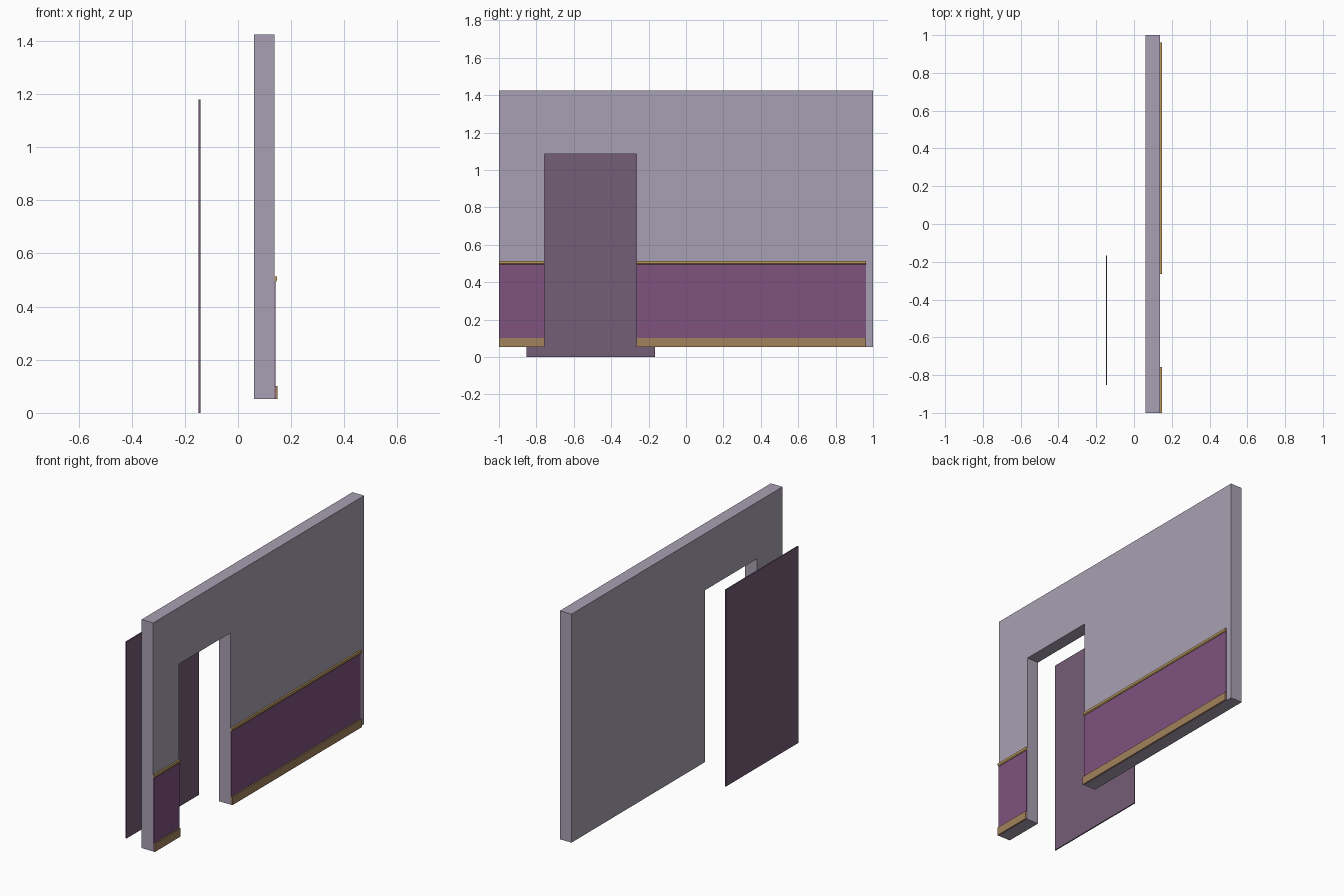
import bpy, bmesh

if "Cube" in bpy.data.objects:
    bpy.data.objects.remove(bpy.data.objects["Cube"])


def material(name, rgb):
    # sRGB 0-255 to linear
    lin = [((c / 255 + 0.055) / 1.055) ** 2.4 for c in rgb]
    m = bpy.data.materials.new(name)
    m.diffuse_color = (*lin, 1)
    m.use_nodes = True
    m.node_tree.nodes["Principled BSDF"].inputs["Base Color"].default_value = m.diffuse_color
    return m


WALL = material("pale lavender plaster", (169, 160, 179))
BACKING = material("dusky mauve", (116, 93, 119))
PANEL = material("plum panel", (126, 83, 126))
BASE = material("brown wood", (160, 130, 92))
RAIL = material("golden wood", (184, 152, 94))


def extrude_y(name, profile, y0, y1, mat):
    """Extrude a closed (x, z) profile from y0 to y1."""
    bm = bmesh.new()
    face = bm.faces.new([bm.verts.new((x, y0, z)) for x, z in profile])
    new = bmesh.ops.extrude_face_region(bm, geom=[face])["geom"]
    bmesh.ops.translate(bm, vec=(0, y1 - y0, 0),
                        verts=[v for v in new if isinstance(v, bmesh.types.BMVert)])
    bmesh.ops.recalc_face_normals(bm, faces=bm.faces)
    me = bpy.data.meshes.new(name)
    bm.to_mesh(me)
    bm.free()
    me.materials.append(mat)
    ob = bpy.data.objects.new(name, me)
    bpy.context.collection.objects.link(ob)
    return ob


def box(name, x, y, z, mat):
    return extrude_y(name, [(x[0], z[0]), (x[1], z[0]), (x[1], z[1]), (x[0], z[1])],
                     y[0], y[1], mat)


BACK, FACE = 0.06, 0.137          # wall thickness in x
BOTTOM, TOP = 0.053, 1.424
DOOR = (-0.757, -0.265)           # doorway in y
LINTEL = 1.084

# Wall: two sides and the piece over the doorway
box("wall_short_side", (BACK, FACE), (-1, DOOR[0]), (BOTTOM, TOP), WALL)
box("wall_long_side", (BACK, FACE), (DOOR[1], 1), (BOTTOM, TOP), WALL)
box("wall_over_door", (BACK, FACE), DOOR, (LINTEL, TOP), WALL)

# Wainscot, baseboard and chair rail on both sides of the doorway
for side, span in (("short", (-1, DOOR[0])), ("long", (DOOR[1], 0.962))):
    box(f"wainscot_{side}", (FACE, 0.141), span, (BOTTOM, 0.497), PANEL)
    box(f"baseboard_{side}", (FACE, 0.149), span, (BOTTOM, 0.102), BASE)
    extrude_y(f"chair_rail_{side}",
              [(FACE, 0.494), (0.143, 0.494), (0.147, 0.499), (0.147, 0.513), (FACE, 0.513)],
              *span, RAIL)

# Backing sheet standing behind the doorway
box("backing_sheet", (-0.149, -0.142), (-0.852, -0.167), (0, 1.18), BACKING)
